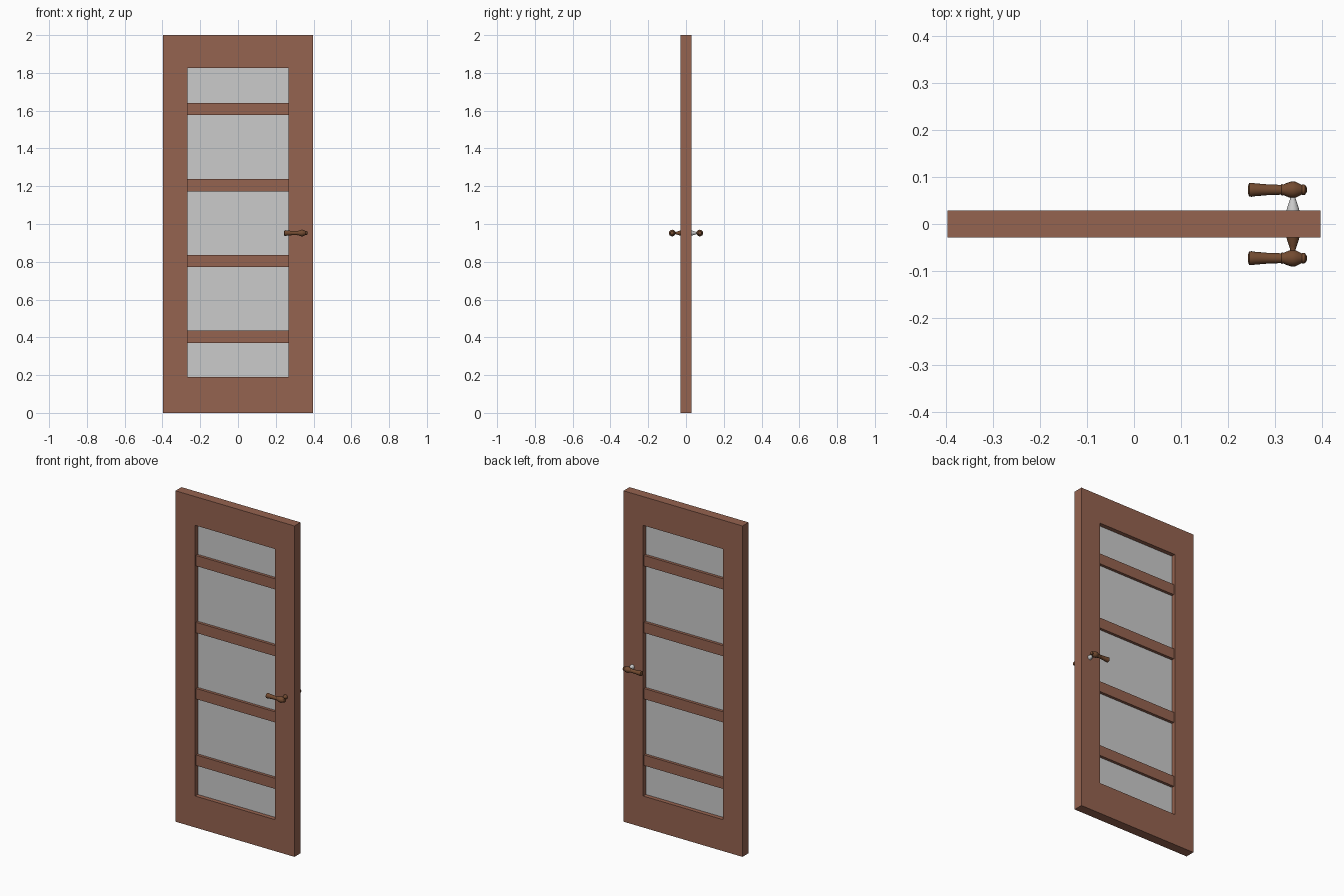
import bpy, bmesh, math
from mathutils import Matrix, Vector

if "Cube" in bpy.data.objects:
    bpy.data.objects.remove(bpy.data.objects["Cube"])


def material(name, rgb):
    m = bpy.data.materials.new(name)
    m.diffuse_color = (*rgb, 1)
    m.use_nodes = True
    m.node_tree.nodes["Principled BSDF"].inputs["Base Color"].default_value = m.diffuse_color
    return m


WOOD = material("wood", (0.30, 0.125, 0.08))
BRONZE = material("bronze", (0.17, 0.07, 0.03))


def add_object(name, bm, mat=None):
    bmesh.ops.recalc_face_normals(bm, faces=bm.faces)
    me = bpy.data.meshes.new(name)
    bm.to_mesh(me)
    bm.free()
    ob = bpy.data.objects.new(name, me)
    bpy.context.collection.objects.link(ob)
    if mat:
        me.materials.append(mat)
    return ob


def box(name, x, y, z, mat=None):
    """Box from (min, max) ranges."""
    bm = bmesh.new()
    size = [b - a for a, b in (x, y, z)]
    mid = [(a + b) / 2 for a, b in (x, y, z)]
    bmesh.ops.create_cube(bm, size=1, matrix=Matrix.Translation(mid) @ Matrix.Diagonal((*size, 1)))
    return add_object(name, bm, mat)


def lathe(name, profile, axis, origin, mat=None, sides=16):
    """Revolve (position, radius) pairs about an axis."""
    bm = bmesh.new()
    rot = Vector((1, 0, 0)).rotation_difference(Vector(axis)).to_matrix()
    rings = [[bm.verts.new(rot @ Vector((p, r * math.cos(2 * math.pi * i / sides),
                                         r * math.sin(2 * math.pi * i / sides))) + Vector(origin))
              for i in range(sides)] for p, r in profile]
    for a, b in zip(rings, rings[1:]):
        for i in range(sides):
            j = (i + 1) % sides
            bm.faces.new((a[i], a[j], b[j], b[i]))
    bm.faces.new(rings[0])
    bm.faces.new(rings[-1])
    ob = add_object(name, bm, mat)
    bpy.context.view_layer.objects.active = ob
    ob.select_set(True)
    bpy.ops.object.shade_smooth_by_angle(angle=math.radians(40))
    ob.select_set(False)
    return ob


W, D, H = 0.398, 0.0287, 2.0
OX, OZ0, OZ1 = 0.267, 0.19, 1.826

# One-piece frame: nested front and back outlines joined by faces
bm = bmesh.new()
outer = [(-W, 0), (W, 0), (W, H), (-W, H)]
inner = [(-OX, OZ0), (OX, OZ0), (OX, OZ1), (-OX, OZ1)]
loops = [[bm.verts.new((x, y, z)) for x, z in pts]
         for pts, y in ((outer, -D), (inner, -D), (inner, D), (outer, D))]
for a, b in zip(loops, loops[1:] + loops[:1]):
    for i in range(4):
        j = (i + 1) % 4
        bm.faces.new((a[i], a[j], b[j], b[i]))
add_object("door_frame", bm, WOOD)

# Cross bars, slightly recessed from the frame faces
for n, z in enumerate((0.403, 0.805, 1.205, 1.609)):
    box(f"cross_bar_{n + 1}", (-OX, OX), (-0.02, 0.02), (z - 0.032, z + 0.032), WOOD)

# Glass pane behind the bars
box("glass_pane", (-OX, OX), (-0.003, 0.003), (OZ0, OZ1))

# Turned lever handles and their necks, front and back
LEVER = [(0.2435, 0.009), (0.246, 0.0145), (0.251, 0.015), (0.258, 0.0138), (0.285, 0.0115),
         (0.313, 0.0105), (0.315, 0.012), (0.319, 0.0115), (0.326, 0.0145), (0.333, 0.017),
         (0.339, 0.0178), (0.345, 0.017), (0.352, 0.0135), (0.358, 0.0105), (0.361, 0.0115),
         (0.365, 0.0105), (0.369, 0.004)]
NECK = [(0.026, 0.0145), (0.034, 0.0125), (0.048, 0.0078), (0.053, 0.006), (0.066, 0.006)]
for side, s, neck_mat in (("front", -1, BRONZE), ("back", 1, None)):
    lathe(f"{side}_lever", LEVER, (1, 0, 0), (0, s * 0.073, 0.952), BRONZE)
    lathe(f"{side}_neck", NECK, (0, s, 0), (0.339, 0, 0.952), neck_mat)
